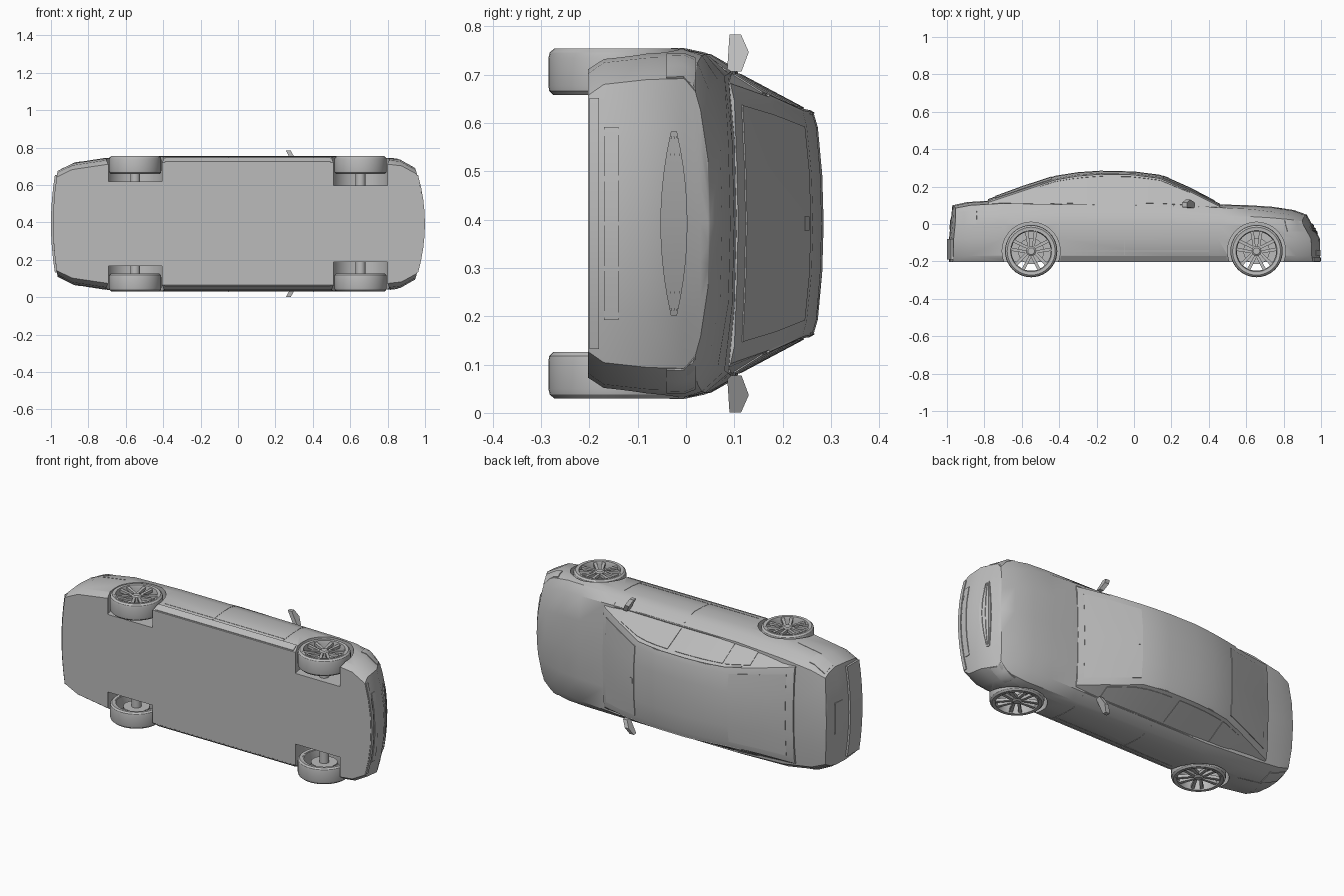
import bpy, bmesh, math
from mathutils import Vector

cube = bpy.data.objects.get("Cube")
if cube:
    bpy.data.objects.remove(cube, do_unlink=True)

grey = bpy.data.materials.new("plain_grey")
grey.use_nodes = True
grey.diffuse_color = (0.5, 0.5, 0.5, 1)
grey.node_tree.nodes["Principled BSDF"].inputs["Base Color"].default_value = (0.5, 0.5, 0.5, 1)

# The car lies on its side: x = length, y = car height, z = car width
MID = 0.392
# Wheel name, axle x, inner half-width of its arch
WHEELS = [("rear", -0.55, 0.225), ("front", 0.655, 0.205)]
AXLE_H, TYRE_R = -0.145, 0.14


def clamp(v, a, b):
    return max(a, min(b, v))


def P(x, h, w):
    return Vector((x, h, MID + w))


def finish(name, bm, angle=30):
    bmesh.ops.remove_doubles(bm, verts=bm.verts, dist=1e-5)
    bmesh.ops.recalc_face_normals(bm, faces=bm.faces)
    me = bpy.data.meshes.new(name)
    bm.to_mesh(me)
    bm.free()
    me.materials.append(grey)
    ob = bpy.data.objects.new(name, me)
    bpy.context.scene.collection.objects.link(ob)
    smooth(ob, angle)
    return ob


def smooth(ob, angle=30):
    bpy.ops.object.select_all(action='DESELECT')
    ob.select_set(True)
    bpy.context.view_layer.objects.active = ob
    bpy.ops.object.shade_smooth_by_angle(angle=math.radians(angle))


def loft(name, rings, closed=False, caps=True, angle=30):
    """Skin rings of points; the ring list may close on itself."""
    bm = bmesh.new()
    vs = [[bm.verts.new(p) for p in r] for r in rings]
    n = len(vs[0])
    for a, b in zip(vs, vs[1:] + (vs[:1] if closed else [])):
        for i in range(n):
            j = (i + 1) % n
            bm.faces.new((a[i], a[j], b[j], b[i]))
    if caps and not closed:
        bm.faces.new(vs[0])
        bm.faces.new(vs[-1])
    return finish(name, bm, angle)


def patch(name, fn, us, vs, off, thick=0.006):
    """Thin plate following fn(u, v), lifted along off."""
    bm = bmesh.new()
    off = Vector(off).normalized()
    layers = [[[bm.verts.new(fn(u, v) + off * d) for v in vs] for u in us]
              for d in (thick / 2, -thick / 2)]
    nu, nv = len(us), len(vs)
    for L in layers:
        for i in range(nu - 1):
            for j in range(nv - 1):
                bm.faces.new((L[i][j], L[i + 1][j], L[i + 1][j + 1], L[i][j + 1]))
    rim = ([(i, 0) for i in range(nu)] + [(nu - 1, j) for j in range(1, nv)]
           + [(i, nv - 1) for i in range(nu - 2, -1, -1)] + [(0, j) for j in range(nv - 2, 0, -1)])
    for (a, b), (c, d) in zip(rim, rim[1:] + rim[:1]):
        bm.faces.new((layers[0][a][b], layers[0][c][d], layers[1][c][d], layers[1][a][b]))
    return finish(name, bm)


def span(a, b, n):
    return [a + (b - a) * i / n for i in range(n + 1)]


def lerp_rows(rows, x):
    x = clamp(x, rows[0][0], rows[-1][0])
    for a, b in zip(rows, rows[1:]):
        if x <= b[0]:
            t = (x - a[0]) / (b[0] - a[0])
            return [p + (q - p) * t for p, q in zip(a, b)]


# Lower body stations: x, shoulder height, top height, widest half-width, shoulder half-width
BODY = [(-0.981, 0.085, 0.1, 0.285, 0.25), (-0.9, 0.10, 0.117, 0.325, 0.28),
        (-0.7, 0.11, 0.13, 0.353, 0.305), (-0.4, 0.105, 0.12, 0.362, 0.32),
        (0.2, 0.098, 0.11, 0.362, 0.32), (0.45, 0.088, 0.105, 0.362, 0.31),
        (0.62, 0.08, 0.10, 0.362, 0.305), (0.75, 0.066, 0.092, 0.36, 0.298),
        (0.88, 0.048, 0.075, 0.345, 0.275), (0.951, 0.03, 0.05, 0.30, 0.235)]


def bent(x, h, w):
    """Round the ends in plan and lean them with height."""
    f, r = clamp((x - 0.6) / 0.35, 0, 1), clamp((-x - 0.6) / 0.35, 0, 1)
    lean = clamp(-h, -0.1, 0.08)
    x += f * f * (0.55 * lean - 0.07 * (w / 0.36) ** 2)
    x += r * r * (-0.1 * lean + 0.04 * (w / 0.36) ** 2)
    return P(x, h, w)


def half(x):
    _, hs, ht, wm, ws = lerp_rows(BODY, x)
    return [(0, -0.203), (wm - 0.035, -0.203), (wm - 0.012, -0.17), (wm - 0.002, -0.08),
            (wm, -0.005), (wm - 0.012, hs * 0.5), (ws, hs), (ws * 0.55, ht - 0.004), (0, ht)]


def body_ring(x, k=1.0):
    hp = half(x)
    full = hp + [(-w, h) for w, h in hp[-2:0:-1]]
    return [bent(x, h, w * k) for w, h in full]


# The narrowing end rings close the nose and tail on a centre seam
x0, x1 = BODY[0][0], BODY[-1][0]
rings = [body_ring(x0, k) for k in (0, 0.33, 0.66)]
rings += [body_ring(s[0]) for s in BODY]
rings += [body_ring(x1, k) for k in (0.66, 0.33, 0)]
body = loft("lower_body", rings, caps=False)


def disc_ring(x, r, w, n=40):
    return [P(x + r * math.cos(2 * math.pi * i / n), AXLE_H + r * math.sin(2 * math.pi * i / n), w)
            for i in range(n)]


# Wheel arches cut from the body
for _, wx, inner in WHEELS:
    for s in (-1, 1):
        cut = loft("arch_cutter", [disc_ring(wx, 0.155, s * inner), disc_ring(wx, 0.155, s * 0.5)])
        cut.hide_render = True
        m = body.modifiers.new("arch", 'BOOLEAN')
        m.operation, m.solver, m.object = 'DIFFERENCE', 'EXACT', cut
        m.use_self = True
        bpy.context.view_layer.objects.active = body
        bpy.ops.object.modifier_apply(modifier=m.name)
        bpy.data.objects.remove(cut, do_unlink=True)
smooth(body)

# Cabin stations: x, belt half-width, roof edge half-width, roof edge height, roof centre height
CABIN = [(-0.78, 0.29, 0.28, 0.115, 0.133), (-0.6, 0.308, 0.25, 0.175, 0.199),
         (-0.42, 0.318, 0.226, 0.235, 0.258), (-0.3, 0.32, 0.225, 0.256, 0.277),
         (-0.18, 0.32, 0.226, 0.265, 0.285), (0.0, 0.32, 0.226, 0.262, 0.281),
         (0.14, 0.32, 0.23, 0.242, 0.263), (0.3, 0.315, 0.262, 0.172, 0.192),
         (0.46, 0.298, 0.29, 0.092, 0.108)]


def cabin_ring(s):
    x, wb, wr, hr, hc = s
    hp = [(0, 0.05), (wb, 0.05), (wb, 0.088), (wr, hr), (wr * 0.88, hr + 0.008),
          (wr * 0.45, hc - 0.003), (0, hc)]
    return [P(x, h, w) for w, h in hp + [(-w, h) for w, h in hp[-2:0:-1]]]


loft("cabin", [cabin_ring(s) for s in CABIN], angle=25)


def cabin_side(side):
    def fn(x, t):
        _, wb, wr, hr, _ = lerp_rows(CABIN, x)
        return P(x, 0.088 + (hr - 0.088) * t, side * (wb + (wr - wb) * t))
    return fn


def cabin_top(x, t):
    _, _, wr, hr, hc = lerp_rows(CABIN, x)
    a = abs(t)
    h = hc - 0.003 * a / 0.45 if a < 0.45 else hc - 0.003 + (hr + 0.011 - hc) * (a - 0.45) / 0.43
    return P(x, h, wr * t)


def body_side(side):
    def fn(x, h):
        hp = half(x)[1:7]
        for (wa, ha), (wb, hb) in zip(hp, hp[1:]):
            if h <= hb:
                break
        return bent(x, h, side * (wa + (wb - wa) * (h - ha) / (hb - ha)))
    return fn


# Glass plates
ACROSS = [-0.86, -0.45, 0, 0.45, 0.86]
patch("windscreen", cabin_top, [0.155, 0.3, 0.43], ACROSS, (0.5, 0.86, 0))
patch("rear_window", cabin_top, [-0.74, -0.6, -0.44], ACROSS, (-0.35, 0.94, 0))

for s, nm in ((1, "left"), (-1, "right")):
    nm = {1: "upper", -1: "lower"}[s]
    out = (0, 0.3, s)
    fn = cabin_side(s)
    for pane, a, b in (("front", -0.05, 0.31), ("rear", -0.39, -0.10), ("quarter", -0.54, -0.405)):
        patch(f"{nm}_{pane}_side_window", fn, span(a, b, 5), [0.14, 0.88], out)
    patch(f"{nm}_belt_trim", fn, span(-0.56, 0.4, 10), [0.03, 0.09], out, 0.01)
    patch(f"{nm}_roof_rail", fn, span(-0.5, 0.3, 10), [0.94, 1.0], out, 0.008)

    # Door seams and sill on the body side
    fn, out = body_side(s), (0, 0, s)
    levels = [-0.165, -0.08, -0.005, 0.04, 0.085]
    for i, x in enumerate((-0.052, 0.4)):
        patch(f"{nm}_door_seam_{i}", fn, [x, x + 0.004], levels, out, 0.003)
    patch(f"{nm}_door_bottom_seam", fn, span(-0.37, 0.4, 4), [-0.146, -0.142], out, 0.003)
    patch(f"{nm}_sill", fn, span(-0.39, 0.495, 4), [-0.2, -0.17], out, 0.009)
    patch(f"{nm}_rear_bumper_seam", fn, span(-0.93, -0.71, 4), [-0.02, -0.016], out, 0.003)

    # Lamps wrapping the corners
    patch(f"{nm}_headlamp", fn, span(0.84, 0.95, 3), [-0.04, -0.005, 0.02], (0.5, 0, s), 0.008)
    patch(f"{nm}_tail_lamp", fn, span(-0.97, -0.86, 3), [0.0, 0.04, 0.07], (-0.5, 0, s), 0.008)

    # Door mirror: tapered housing swept toward the rear
    prof = [(0.085, 0.315), (0.115, 0.315), (0.13, 0.355), (0.114, 0.391), (0.09, 0.391)]
    shift = lambda w: 0.31 - (w - 0.315) * 0.55
    loft(f"{nm}_door_mirror", [[P(shift(w) + d, h, s * w) for h, w in prof] for d in (-0.012, 0.014)])


# Nose and tail plates
def nose(w, h):
    return bent(x1, h, w)


def lens(w, t):
    """Grille opening: tall in the middle, pointed at the ends."""
    return nose(w, -0.025 + t * (0.004 + 0.024 * (1 - (w / 0.2) ** 2)))


def tail(w, h):
    return bent(x0, h, w)


patch("grille", lens, span(-0.19, 0.19, 10), [-1, 0, 1], (1, 0, 0), 0.008)
for i, t in enumerate((-0.7, -0.1, 0.5)):
    patch(f"grille_bar_{i}", lens, span(-0.18, 0.18, 10), [t, t + 0.25], (1, 0, 0), 0.014)
patch("lower_intake", nose, span(-0.2, 0.2, 8), [-0.17, -0.14], (1, 0, 0), 0.006)
patch("front_lip", nose, span(-0.26, 0.26, 8), [-0.2, -0.18], (1, 0, 0), 0.009)
patch("number_plate_recess", tail, span(-0.09, 0.09, 2), [-0.03, 0.03], (-1, 0, 0), 0.007)
patch("rear_bumper", tail, span(-0.26, 0.26, 8), [-0.19, -0.13, -0.08], (-1, 0, 0), 0.022)
patch("interior_mirror_mount", cabin_top, [0.165, 0.185], [-0.06, 0.06], (0.5, 0.86, 0), 0.01)


# Wheels: lathed tyre and rim, twin-spoke centre, hub, brake disc
def bar(bm, wx, s, ang, a, b, hw):
    """Spoke from radius a to b, offset sideways to form a pair."""
    d, n = (math.cos(ang), math.sin(ang)), (-math.sin(ang), math.cos(ang))
    vs = []
    for r, o, wide, face in ((a, hw * 0.45, 0.007, 0.352), (b, hw, 0.009, 0.356)):
        for q, w in ((-wide, face), (wide, face), (wide, face - 0.016), (-wide, face - 0.016)):
            t = o + q
            vs.append(bm.verts.new(P(wx + d[0] * r + n[0] * t, AXLE_H + d[1] * r + n[1] * t, s * w)))
    for i in range(4):
        j = (i + 1) % 4
        bm.faces.new((vs[i], vs[j], vs[4 + j], vs[4 + i]))
    bm.faces.new(vs[:4])
    bm.faces.new(vs[4:])


TYRE = [(0.114, 0.268), (0.13, 0.266), (0.138, 0.274), (TYRE_R, 0.285), (TYRE_R, 0.342),
        (0.137, 0.354), (0.128, 0.362), (0.114, 0.36)]
RIM = [(0.108, 0.27), (0.118, 0.27), (0.118, 0.362), (0.11, 0.362), (0.105, 0.345)]
for end, wx, inner in WHEELS:
    for s, nm in ((1, "upper"), (-1, "lower")):
        tag = f"{nm}_{end}"
        loft(f"{tag}_tyre", [disc_ring(wx, r, s * w) for r, w in TYRE], True)
        loft(f"{tag}_rim", [disc_ring(wx, r, s * w) for r, w in RIM], True)
        loft(f"{tag}_hub", [disc_ring(wx, r, s * w, 20) for r, w in
                            ((0.026, inner - 0.01), (0.026, 0.352), (0.018, 0.358))])
        loft(f"{tag}_brake_disc", [disc_ring(wx, 0.07, s * w, 28) for w in (0.29, 0.3)])
        bm = bmesh.new()
        for k in range(5):
            for side in (-1, 1):
                bar(bm, wx, s, math.pi / 2 + k * 2 * math.pi / 5, 0.015, 0.108, side * 0.024)
        finish(f"{tag}_spokes", bm)
